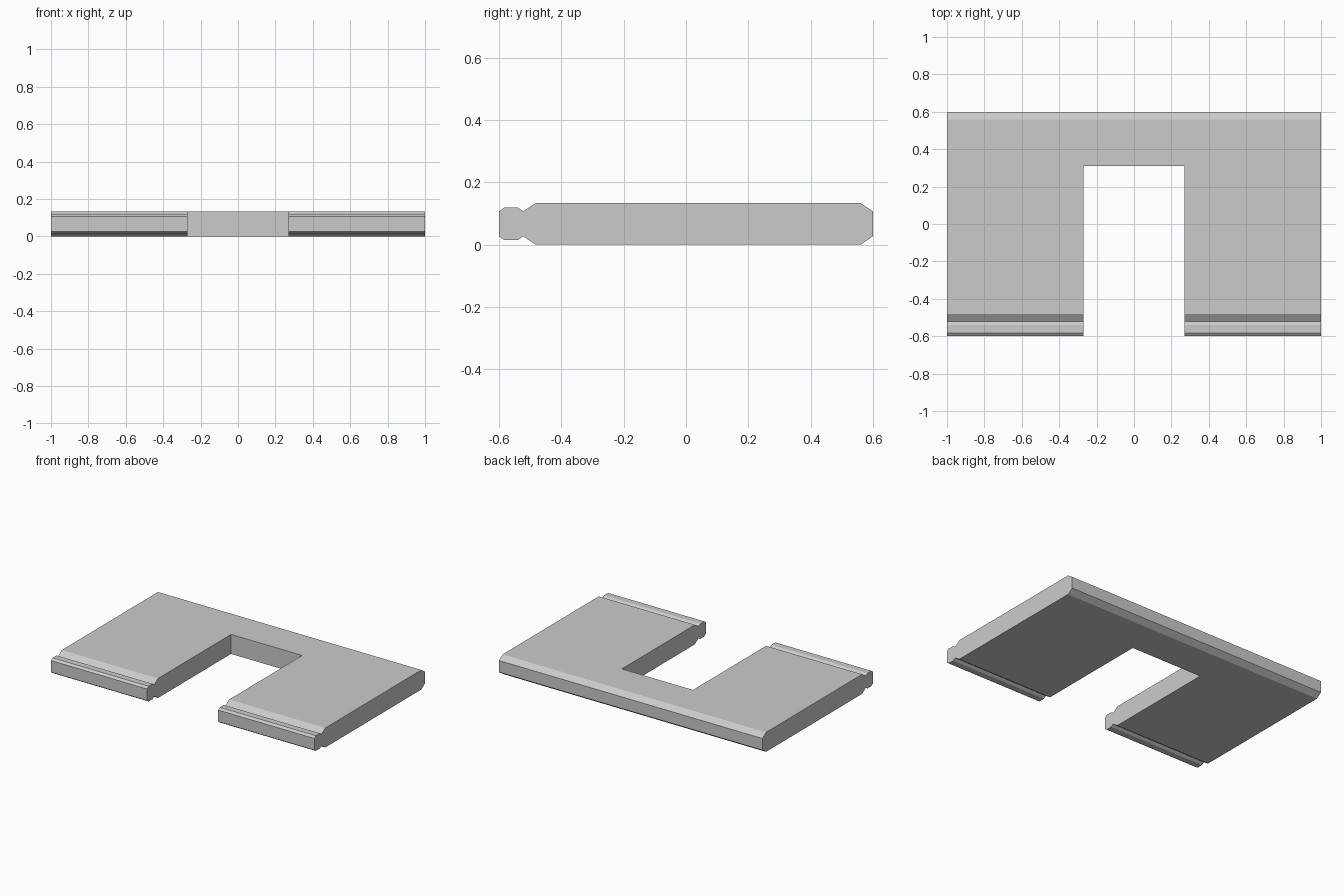
import bpy, bmesh

if "Cube" in bpy.data.objects:
    bpy.data.objects.remove(bpy.data.objects["Cube"])

THICK = 0.134


def prism(name, outline, x0, x1):
    """Extrude a (y, z) outline along x."""
    bm = bmesh.new()
    face = bm.faces.new([bm.verts.new((x0, y, z)) for y, z in outline])
    ext = bmesh.ops.extrude_face_region(bm, geom=[face])
    moved = [v for v in ext["geom"] if isinstance(v, bmesh.types.BMVert)]
    bmesh.ops.translate(bm, verts=moved, vec=(x1 - x0, 0, 0))
    bmesh.ops.recalc_face_normals(bm, faces=bm.faces)
    mesh = bpy.data.meshes.new(name)
    bm.to_mesh(mesh)
    bm.free()
    obj = bpy.data.objects.new(name, mesh)
    bpy.context.collection.objects.link(obj)
    return obj


# Slab section: front bead, V groove, body, chamfered back edge
lower = [(-0.6, 0.027), (-0.583, 0.015), (-0.54, 0.015), (-0.522, 0.027),
         (-0.482, 0.0), (0.56, 0.0), (0.6, 0.027)]
upper = [(y, THICK - z) for y, z in reversed(lower)]
slab = prism("notched_slab", lower + upper, -1.0, 1.0)

# Rectangular notch open to the front
cutter = prism("notch_cutter", [(-0.8, -0.2), (0.31, -0.2), (0.31, 0.4), (-0.8, 0.4)],
               -0.27, 0.27)
cutter.hide_render = True
cut = slab.modifiers.new("notch", 'BOOLEAN')
cut.operation = 'DIFFERENCE'
cut.solver = 'EXACT'
cut.object = cutter
bpy.context.view_layer.objects.active = slab
bpy.ops.object.modifier_apply(modifier=cut.name)
bpy.data.objects.remove(cutter)
